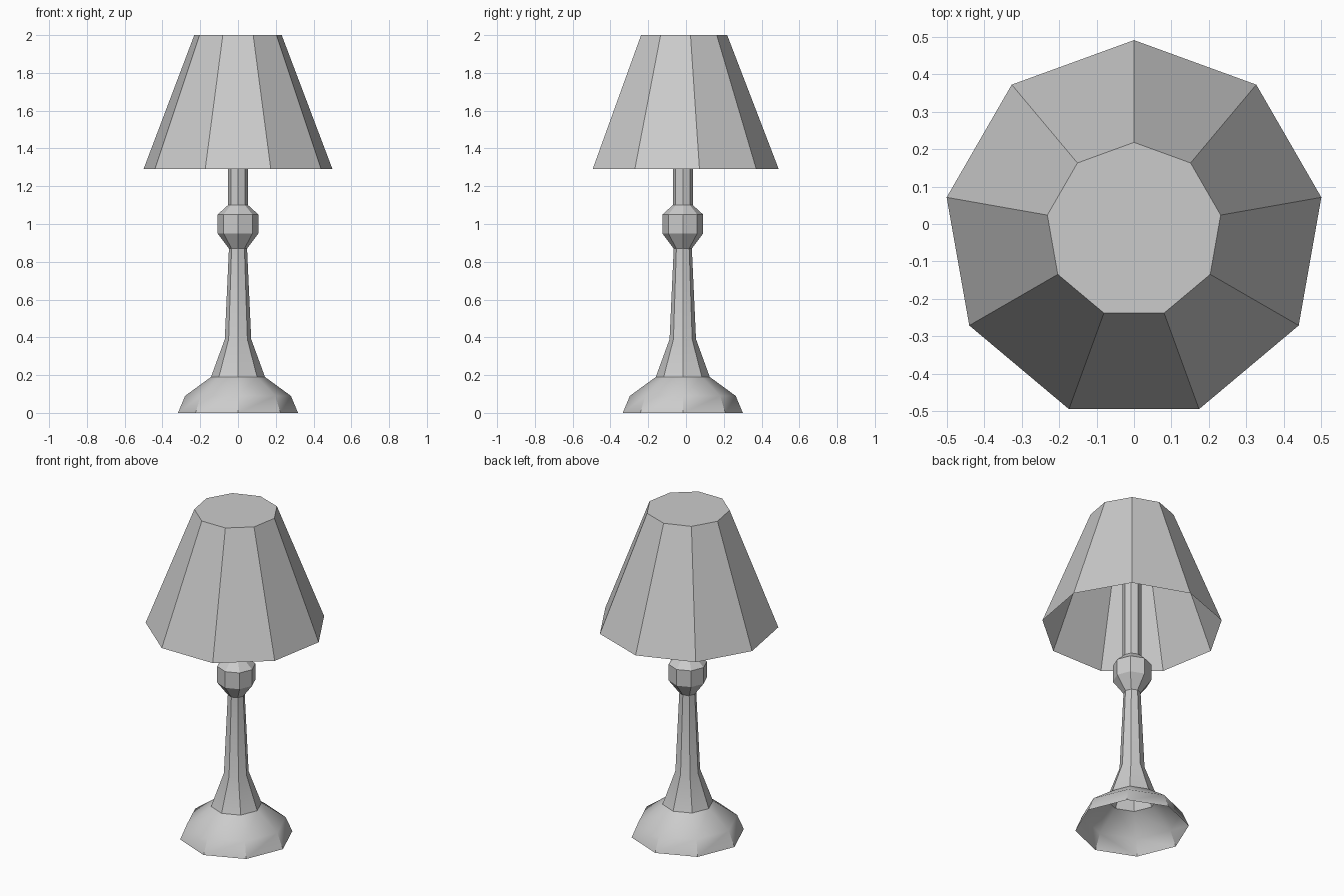
import bpy, bmesh, math

if "Cube" in bpy.data.objects:
    bpy.data.objects.remove(bpy.data.objects["Cube"])

CY = -0.017  # lamp axis in y


def lathe(name, profile, sides, start_deg, cap_top=False):
    """Revolve (radius, z) points into a low-poly shell, open at the bottom."""
    bm = bmesh.new()
    rings = []
    for r, z in profile:
        ring = []
        for i in range(sides):
            a = math.radians(start_deg) + 2 * math.pi * i / sides
            ring.append(bm.verts.new((r * math.cos(a), CY + r * math.sin(a), z)))
        rings.append(ring)
    for lo, hi in zip(rings, rings[1:]):
        for i in range(sides):
            j = (i + 1) % sides
            bm.faces.new((lo[i], lo[j], hi[j], hi[i]))
    if cap_top:
        bm.faces.new(rings[-1])
    mesh = bpy.data.meshes.new(name)
    bm.to_mesh(mesh)
    bm.free()
    ob = bpy.data.objects.new(name, mesh)
    bpy.context.collection.objects.link(ob)
    # Only the shallow cones blend smoothly, everything else stays faceted
    bpy.ops.object.select_all(action='DESELECT')
    ob.select_set(True)
    bpy.context.view_layer.objects.active = ob
    bpy.ops.object.shade_smooth_by_angle(angle=math.radians(31))
    return ob


# Hollow foot, flared stem, knob and neck in one turned profile
lathe("lamp_stand", [
    (0.318, 0.0), (0.28, 0.09), (0.143, 0.19),     # foot
    (0.07, 0.39), (0.048, 0.87),                   # stem
    (0.108, 0.95), (0.108, 1.05), (0.053, 1.10),   # knob
    (0.053, 1.99),                                 # neck up into the shade
], 8, -90)

# Nine-sided shade, open below and closed on top
lathe("lamp_shade", [(0.508, 1.29), (0.235, 2.0)], 9, 90, cap_top=True)
